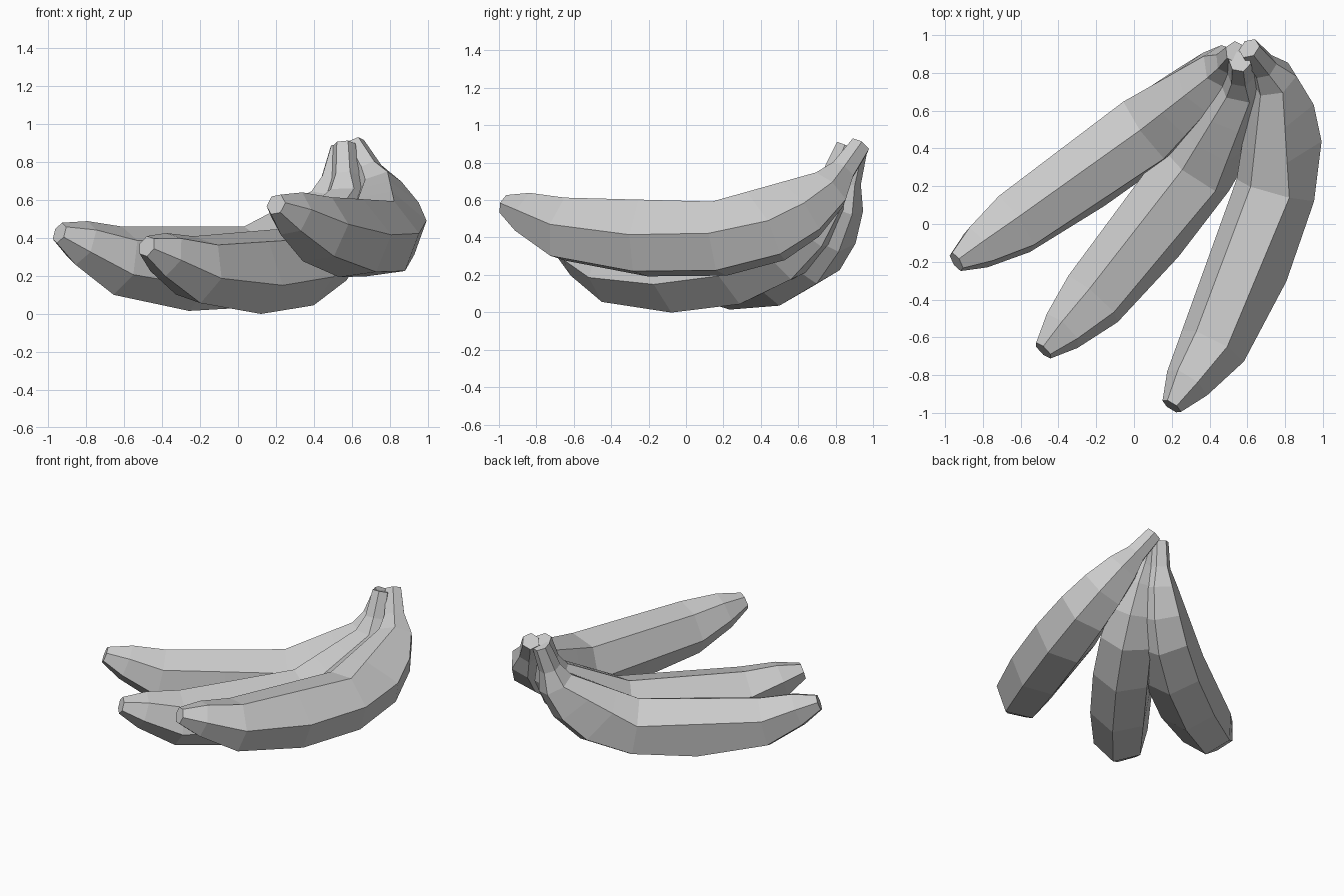
import bpy
import bmesh
from math import sin, cos, pi, radians
from mathutils import Vector

cube = bpy.data.objects.get("Cube")
if cube:
    bpy.data.objects.remove(cube, do_unlink=True)

# One plain grey for the whole bunch
grey = bpy.data.materials.new("plain_grey")
grey.use_nodes = True
colour = (0.6, 0.6, 0.6, 1.0)
grey.diffuse_color = colour
grey.node_tree.nodes["Principled BSDF"].inputs["Base Color"].default_value = colour

# Fruit profile: distance along the chord, sag away from it, radius
PROFILE = [
    (0.00, 0.00, 0.058), (0.126, 0.087, 0.125), (0.33, 0.235, 0.185),
    (0.764, 0.397, 0.212), (1.182, 0.475, 0.215), (1.476, 0.455, 0.20),
    (1.645, 0.378, 0.172), (1.787, 0.265, 0.125), (1.855, 0.155, 0.075),
    (1.953, 0.00, 0.06),
]
SIDES = 6


def banana(name, tip, stem, tilt):
    """Sweep a six-sided section from tip to stem, sagging below the chord."""
    tip, stem = Vector(tip), Vector(stem)
    chord = stem - tip
    scale = chord.length / PROFILE[-1][0]
    along = chord.normalized()
    side = along.cross(Vector((0, 0, 1))).normalized()
    down = along.cross(side)
    sag = down * cos(radians(tilt)) + side * sin(radians(tilt))
    across = along.cross(sag)

    centres = [tip + (along * s + sag * d) * scale for s, d, r in PROFILE]
    last = len(centres) - 1
    rings = []
    for i, centre in enumerate(centres):
        tangent = (centres[min(i + 1, last)] - centres[max(i - 1, 0)]).normalized()
        outward = across.cross(tangent).normalized()
        radius = PROFILE[i][2]
        ring = []
        for k in range(SIDES):
            a = 2 * pi * k / SIDES
            ring.append(centre + (outward * cos(a) + across * sin(a)) * radius)
        # keep the outward corner on the sagging side
        if outward.dot(sag) < 0 and i not in (0, last):
            ring = ring[3:] + ring[:3]
        rings.append(ring)

    # The hollow side runs in long straight facets
    for start, end in ((2, 4), (4, 7)):
        for i in range(start + 1, end):
            t = (i - start) / (end - start)
            for k in (2, 3, 4):
                rings[i][k] = rings[start][k].lerp(rings[end][k], t)

    bm = bmesh.new()
    loops = [[bm.verts.new(p) for p in ring] for ring in rings]
    for low, high in zip(loops, loops[1:]):
        for k in range(SIDES):
            n = (k + 1) % SIDES
            bm.faces.new((low[k], low[n], high[n], high[k]))
    bm.faces.new(loops[0])
    bm.faces.new(loops[-1])
    bmesh.ops.recalc_face_normals(bm, faces=bm.faces)
    mesh = bpy.data.meshes.new(name)
    bm.to_mesh(mesh)
    bm.free()
    mesh.materials.append(grey)
    obj = bpy.data.objects.new(name, mesh)
    bpy.context.collection.objects.link(obj)
    return obj


# Three fruits fanning out from a shared stem
banana("right_banana", (-0.94, -0.20, 0.425), (0.54, 0.91, 0.87), 6)
banana("middle_banana", (-0.48, -0.67, 0.355), (0.56, 0.86, 0.89), 16)
banana("left_banana", (0.20, -0.965, 0.575), (0.61, 0.93, 0.89), 38)
